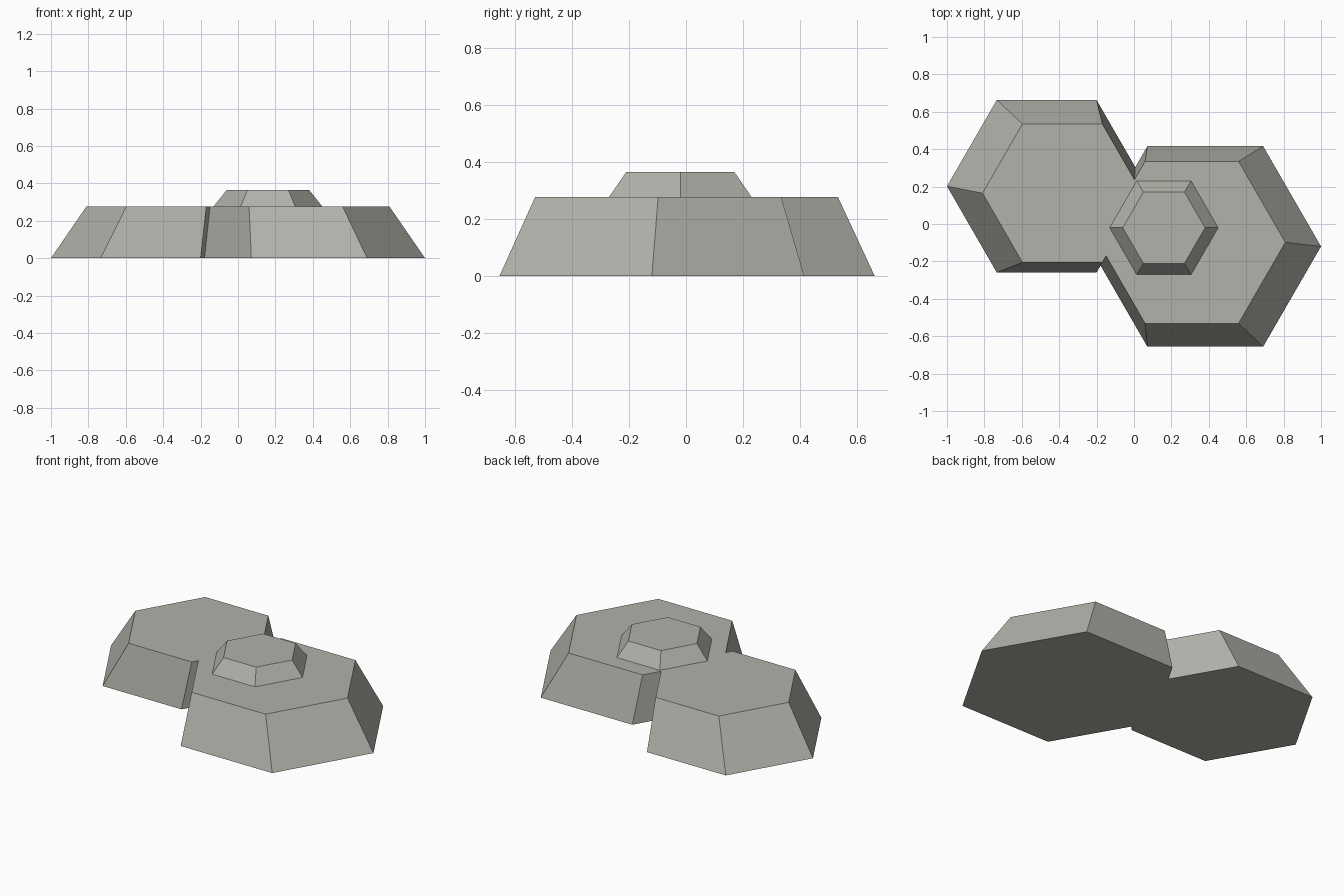
import bpy
import bmesh
from math import cos, sin, tau

cube = bpy.data.objects.get("Cube")
if cube:
    bpy.data.objects.remove(cube, do_unlink=True)

# Single warm grey stone colour
stone = bpy.data.materials.new("warm grey stone")
stone.use_nodes = True
STONE_COLOUR = (0.45, 0.44, 0.40, 1)
stone.diffuse_color = STONE_COLOUR
bsdf = stone.node_tree.nodes["Principled BSDF"]
bsdf.inputs["Base Color"].default_value = STONE_COLOUR
bsdf.inputs["Roughness"].default_value = 0.9

SIDES = 6


def hex_slab(name, base, top):
    """Tapered hexagon; base and top are each (x, y, z, radius)."""
    bm = bmesh.new()
    rings = []
    for x, y, z, r in (base, top):
        angles = [tau * i / SIDES for i in range(SIDES)]
        rings.append([bm.verts.new((x + r * cos(a), y + r * sin(a), z)) for a in angles])
    low, high = rings
    bm.faces.new(low[::-1])
    bm.faces.new(high)
    for i in range(SIDES):
        j = (i + 1) % SIDES
        bm.faces.new((low[i], low[j], high[j], high[i]))
    bmesh.ops.recalc_face_normals(bm, faces=bm.faces)
    mesh = bpy.data.meshes.new(name)
    bm.to_mesh(mesh)
    bm.free()
    mesh.materials.append(stone)
    obj = bpy.data.objects.new(name, mesh)
    bpy.context.collection.objects.link(obj)
    return obj


DECK = 0.277

# Two overlapping rock slabs, each leaning slightly toward the centre
hex_slab("small_rock_slab", (-0.467, 0.202, 0, 0.533), (-0.383, 0.165, DECK, 0.427))
hex_slab("large_rock_slab", (0.381, -0.12, 0, 0.619), (0.309, -0.098, DECK, 0.5))

# Raised cap on the large slab
hex_slab("top_cap", (0.16, -0.02, DECK, 0.29), (0.16, -0.02, 0.365, 0.22))
